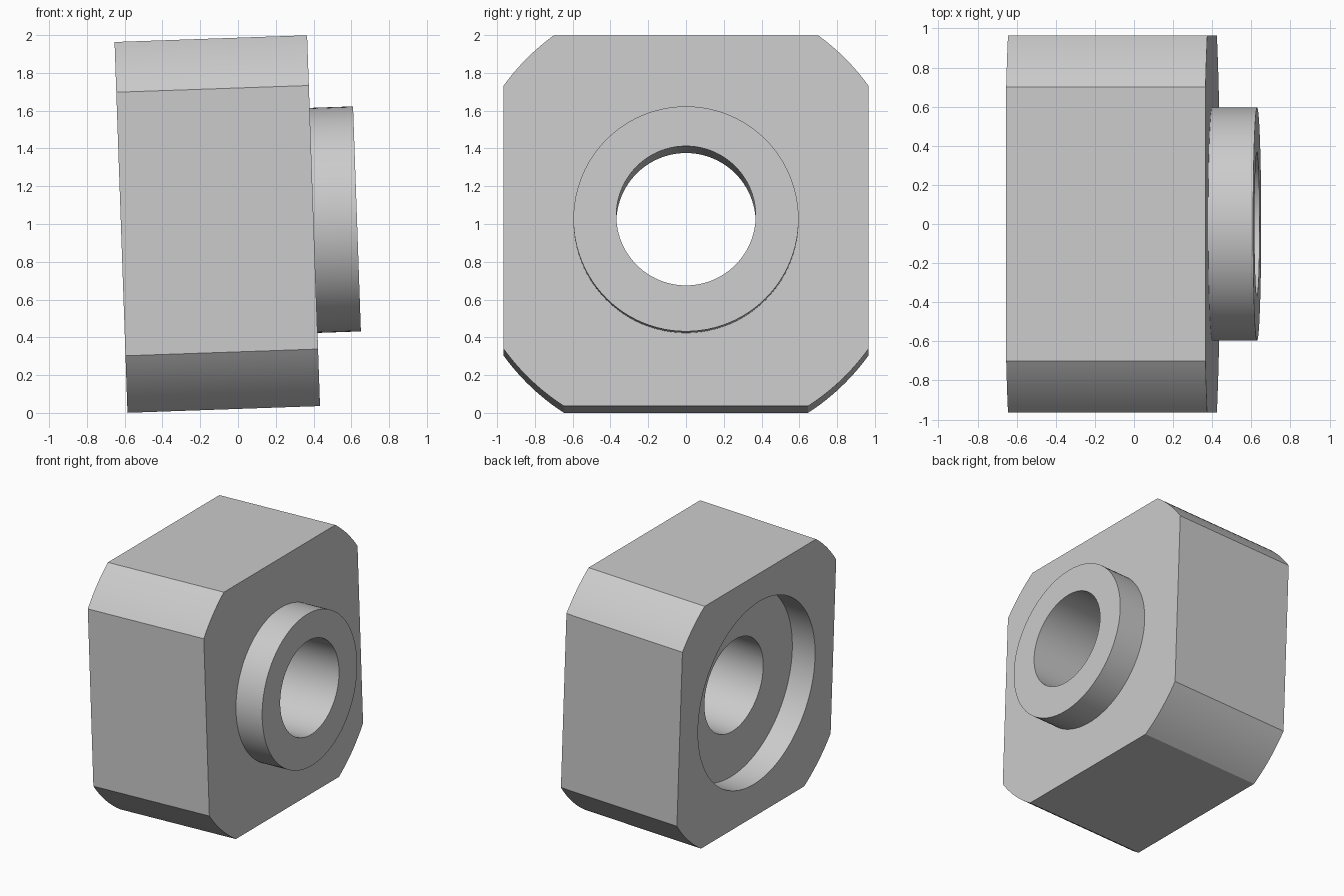
import bpy, bmesh, math
from mathutils import Matrix

if "Cube" in bpy.data.objects:
    bpy.data.objects.remove(bpy.data.objects["Cube"])

TILT = math.radians(2)
DEPTH = 1.02                      # block thickness along its bore axis
SIDE, TOP, BOTTOM = 0.965, 0.964, -1.0
TURNED_RADIUS = 1.191             # round that trims the four corners

grey = bpy.data.materials.new("grey metal")
grey.use_nodes = True
grey.diffuse_color = (0.6, 0.6, 0.6, 1)
grey.node_tree.nodes["Principled BSDF"].inputs["Base Color"].default_value = (0.6, 0.6, 0.6, 1)


def prism(name, outline, x0, x1):
    """Extrude a (y, z) outline from x0 to x1."""
    bm = bmesh.new()
    face = bm.faces.new([bm.verts.new((x0, y, z)) for y, z in outline])
    grown = bmesh.ops.extrude_face_region(bm, geom=[face])["geom"]
    verts = [v for v in grown if isinstance(v, bmesh.types.BMVert)]
    bmesh.ops.translate(bm, verts=verts, vec=(x1 - x0, 0, 0))
    bmesh.ops.recalc_face_normals(bm, faces=bm.faces)
    mesh = bpy.data.meshes.new(name)
    bm.to_mesh(mesh)
    bm.free()
    mesh.materials.append(grey)
    ob = bpy.data.objects.new(name, mesh)
    bpy.context.collection.objects.link(ob)
    return ob


def arc(radius, start, end, steps, z=0.0):
    angles = [start + (end - start) * i / steps for i in range(steps + 1)]
    return [(radius * math.cos(a), z + radius * math.sin(a)) for a in angles]


def disc(name, radius, x0, x1, z=0.0):
    return prism(name, arc(radius, 0, math.tau, 96, z)[:-1], x0, x1)


def combine(target, tool, operation):
    mod = target.modifiers.new(tool.name, 'BOOLEAN')
    mod.operation, mod.solver, mod.object = operation, 'EXACT', tool
    bpy.context.view_layer.objects.active = target
    bpy.ops.object.modifier_apply(modifier=mod.name)
    bpy.data.objects.remove(tool)


# Block: square section with corners trimmed by a large round
side_angle = math.acos(SIDE / TURNED_RADIUS)
top_angle = math.asin(TOP / TURNED_RADIUS)
low_angle = math.asin(BOTTOM / TURNED_RADIUS)
right_half = arc(TURNED_RADIUS, low_angle, -side_angle, 12) + \
    arc(TURNED_RADIUS, side_angle, top_angle, 12)
left_half = [(-y, z) for y, z in reversed(right_half)]
block = prism("bearing_block", right_half + left_half, 0, DEPTH)

# Round boss, through bore and shallow recess in the opposite face
combine(block, disc("boss", 0.596, DEPTH - 0.1, DEPTH + 0.23, -0.0165), 'UNION')
combine(block, disc("recess", 0.734, -0.1, 0.2), 'DIFFERENCE')
combine(block, disc("bore", 0.369, -0.2, DEPTH + 0.5), 'DIFFERENCE')

# Lean the block slightly and stand it on the ground
block.data.transform(Matrix.Translation((-0.62, 0, 1.0)) @ Matrix.Rotation(-TILT, 4, 'Y'))
bpy.ops.object.select_all(action='DESELECT')
block.select_set(True)
bpy.context.view_layer.objects.active = block
bpy.ops.object.shade_smooth_by_angle(angle=math.radians(25))
